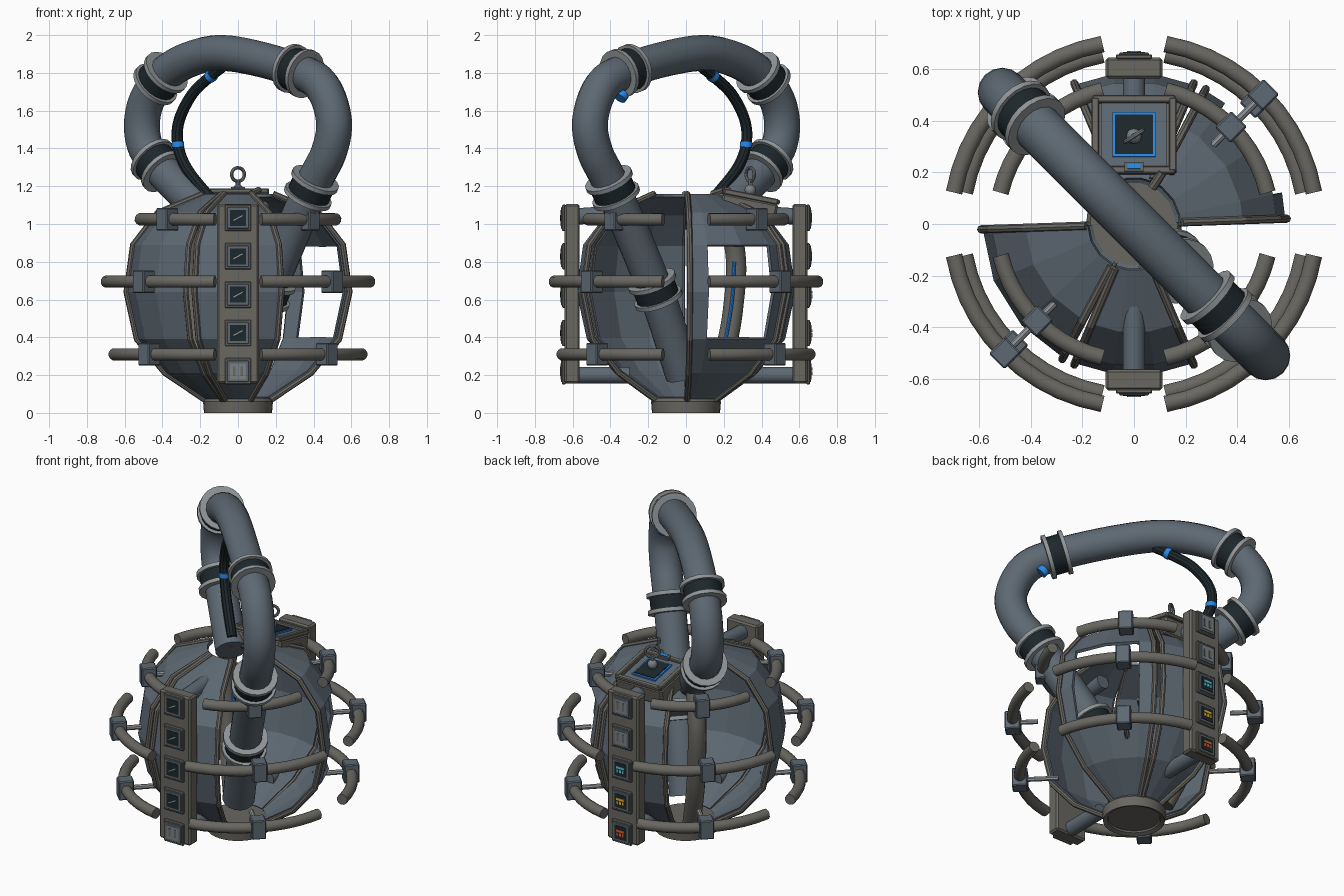
import bpy, bmesh
from math import sin, cos, pi, radians, sqrt
from mathutils import Vector, Matrix

if "Cube" in bpy.data.objects:
    bpy.data.objects.remove(bpy.data.objects["Cube"])

MATS = {}
COL = {'steel': (.11, .14, .17), 'frame': (.14, .135, .12), 'rubber': (.012, .02, .024),
       'flange': (.28, .30, .31), 'blue': (.02, .25, .8), 'cyan': (.1, .6, .7),
       'amber': (.85, .45, .04), 'red': (.8, .12, .03), 'grey': (.2, .22, .23)}


def finish(o, col, bevel=0):
    if col not in MATS:
        MATS[col] = bpy.data.materials.new(col)
        MATS[col].diffuse_color = (*COL[col], 1)
    o.data.materials.append(MATS[col])
    if bevel:
        m = o.modifiers.new('bevel', 'BEVEL')
        m.width, m.segments = bevel, 1
    return o


def from_bm(name, bm, col, bevel=0, smooth=False):
    bmesh.ops.recalc_face_normals(bm, faces=bm.faces)
    me = bpy.data.meshes.new(name)
    bm.to_mesh(me)
    bm.free()
    o = bpy.data.objects.new(name, me)
    bpy.context.collection.objects.link(o)
    if smooth:
        bpy.context.view_layer.objects.active = o
        bpy.ops.object.select_all(action='DESELECT')
        o.select_set(True)
        bpy.ops.object.shade_smooth_by_angle(angle=radians(35))
    return finish(o, col, bevel)


def box(name, loc, size, col, M=Matrix(), bevel=0):
    bm = bmesh.new()
    T = M @ Matrix.Translation(loc) @ Matrix.Diagonal((*size, 1))
    bmesh.ops.create_cube(bm, size=1, matrix=T)
    return from_bm(name, bm, col, bevel)


def tube(name, pts, r, col, sides=12, closed=False, smooth=True):
    """Sweep a round section along a path with a transported frame."""
    pts = [Vector(p) for p in pts]
    n = len(pts)
    bm, rings, up = bmesh.new(), [], None
    for i, p in enumerate(pts):
        a = pts[(i - 1) % n] if closed or i else p
        b = pts[(i + 1) % n] if closed or i < n - 1 else p
        t = (b - a).normalized()
        up = t.orthogonal() if up is None else up - t * up.dot(t)
        up.normalize()
        side = t.cross(up)
        rings.append([bm.verts.new(p + r * (up * cos(2 * pi * k / sides) + side * sin(2 * pi * k / sides)))
                      for k in range(sides)])
    for i in range(n if closed else n - 1):
        A, B = rings[i], rings[(i + 1) % n]
        for k in range(sides):
            j = (k + 1) % sides
            bm.faces.new((A[k], A[j], B[j], B[k]))
    if not closed:
        bm.faces.new(rings[0])
        bm.faces.new(rings[-1])
    return from_bm(name, bm, col, smooth=smooth)


def spline(pts, steps=6):
    """Catmull-Rom curve through the points."""
    P = [Vector(p) for p in pts]
    P = [2 * P[0] - P[1]] + P + [2 * P[-1] - P[-2]]
    out = []
    for i in range(1, len(P) - 2):
        a, b, c, d = P[i - 1:i + 3]
        for k in range(steps):
            t = k / steps
            out.append(.5 * (2 * b + (c - a) * t + (2 * a - 5 * b + 4 * c - d) * t * t + (3 * b - a - 3 * c + d) * t ** 3))
    return out + [P[-2]]


def polar(r, deg, z):
    return Vector((r * cos(radians(deg)), r * sin(radians(deg)), z))


def diag(s, z, off=0):  # the big hose lies in the vertical plane x = -y
    return Vector(((s + off) / sqrt(2), (off - s) / sqrt(2), z))


# Spherical shell panels (back-left and front-right are left open)
PROFILE = [(.17, .07), (.38, .21), (.53, .39), (.585, .64), (.55, .89), (.42, 1.06), (.18, 1.16)]


def panel(name, angles, window=()):
    bm = bmesh.new()
    g = [[bm.verts.new(polar(r, a, z)) for a in angles] for r, z in PROFILE]
    for i in range(len(PROFILE) - 1):
        for j in range(len(angles) - 1):
            if (i, j) not in window:
                bm.faces.new((g[i][j], g[i][j + 1], g[i + 1][j + 1], g[i + 1][j]))
    o = from_bm(name, bm, 'steel')
    m = o.modifiers.new('thickness', 'SOLIDIFY')
    m.thickness = .018
    for a in (angles[0], angles[-1]):
        tube(name + '_rib', [polar(r + .006, a, z) for r, z in PROFILE], .016, 'frame', 8, smooth=False)


panel('panel_back_right', [2, 12, 32, 53, 62], {(2, 1), (2, 2), (3, 1), (3, 2)})
panel('panel_back', [67, 82, 98, 113])
panel('panel_front_left', [182, 202, 222, 242])
panel('panel_front', [247, 262, 278, 293])

# Base foot with recessed underside
bm = bmesh.new()
prof = [(0, .02), (.15, .02), (.155, .01), (.18, 0), (.185, .06), (.17, .08), (0, .08)]
vs = [bm.verts.new((r, 0, z)) for r, z in prof]
es = [bm.edges.new(e) for e in zip(vs, vs[1:])]
bmesh.ops.spin(bm, geom=vs + es, cent=(0, 0, 0), axis=(0, 0, 1), angle=2 * pi, steps=28)
bmesh.ops.remove_doubles(bm, verts=bm.verts, dist=1e-4)
from_bm('base_foot', bm, 'frame', smooth=True)

# Ring rails in four quadrants, with clamps and rods
for R, z, inner in ((.53, 1.025, .36), (.706, .695, .56), (.665, .31, .44)):
    gap = 7 / R
    for q in range(4):
        tube('rail', [polar(R, q * 90 + gap + (90 - 2 * gap) * k / 10, z) for k in range(11)], .033, 'frame')
        M = Matrix.Rotation(radians(q * 90 + 45), 4, 'Z')
        box('rail_clamp', (R, 0, z), (.09, .085, .12), 'steel', M, .006)
        tube('clamp_rod', [polar(inner, q * 90 + 45, z), polar(R, q * 90 + 45, z)], .015, 'flange', 8)

# Instrument columns front and back
LIGHTS = (['grey', 'rubber', 'rubber', 'rubber', 'rubber'], ['red', 'amber', 'cyan', 'grey', 'grey'])
for side in range(2):
    M = Matrix.Rotation(pi * side, 4, 'Z')
    box('column', (0, -.603, .63), (.22, .08, .95), 'frame', M, .01)
    for z0, z1, y in ((.2, .2, -.3), (1.06, 1.04, -.28)):
        tube('column_strut', [M @ Vector((0, y, z0)), M @ Vector((0, -.58, z1))], .045, 'steel')
    for k, c in enumerate(LIGHTS[side]):
        z = .22 + .203 * k
        box('gauge_bezel', (0, -.646, z), (.14, .02, .14), 'frame', M, .005)
        box('gauge_rim', (0, -.655, z), (.115, .014, .115), 'steel', M, .003)
        box('gauge_face', (0, -.661, z), (.085, .008, .085), 'grey' if c == 'grey' else 'rubber', M)
        if c == 'grey':
            for x in (-.02, .02):
                box('gauge_slot', (x, -.665, z), (.014, .006, .05), 'frame', M)
        elif c == 'rubber':
            N = M @ Matrix.Translation((0, -.665, z)) @ Matrix.Rotation(-.5, 4, 'Y')
            box('gauge_needle', (0, 0, 0), (.055, .006, .006), 'flange', N)
        else:
            box('gauge_light', (0, -.665, z + .012), (.055, .008, .014), c, M)
            for x in (-.02, 0, .02):
                box('gauge_light', (x, -.665, z - .01), (.012, .008, .02), c, M)

# Big hose: its arch and the lower leg passing into the open shell
HOSE = [(.02, .2), (.23, .65), (.55, 1.19), (.68, 1.38), (.718, 1.55), (.63, 1.73), (.45, 1.81), (.12, 1.88),
        (-.16, 1.905), (-.4, 1.86), (-.58, 1.77), (-.7, 1.62), (-.71, 1.45), (-.6, 1.31), (-.22, 1.04)]
path = spline([diag(*p) for p in HOSE], 5)
tube('hose', path, .095, 'steel', 16)
for s, z in ((.23, .65), (.57, 1.205), (.45, 1.81), (-.58, 1.77), (-.605, 1.32)):
    i = min(range(1, len(path) - 1), key=lambda k: (path[k] - diag(s, z)).length)
    c, t = path[i], (path[i + 1] - path[i - 1]).normalized()
    tube('coupling_sleeve', [c - t * .05, c + t * .05], .115, 'rubber', 20)
    for d in (-.05, .05):
        tube('coupling_flange', [c + t * (d - .012), c + t * (d + .012)], .132, 'flange', 20)

# Thin cable beneath the arch with blue bands
CABLE = [(-.12, 1.83), (-.2, 1.785), (-.34, 1.69), (-.44, 1.55), (-.45, 1.42), (-.38, 1.29), (-.2, 1.13)]
tube('cable', spline([diag(*p) for p in CABLE]), .03, 'rubber', 10)
for s, z, ds, dz in ((-.2, 1.785, -.8, -.5), (-.45, 1.42, .1, -1)):
    t = (diag(s + ds, z + dz) - diag(s, z)).normalized() * .014
    tube('cable_band', [diag(s, z) - t, diag(s, z) + t], .034, 'blue', 12)
tube('hose_band', [diag(.515, 1.69, .045), diag(.54, 1.665, .045)], .034, 'blue', 12)

# Inner conduit on the open side, with a blue light strip
duct = [(.24, 1.1), (.33, .98), (.375, .8), (.36, .6), (.31, .38), (.18, .1)]
tube('inner_conduit', spline([diag(-s, z) for s, z in duct]), .055, 'frame')
tube('conduit_light', spline([diag(-s, z) + Vector((.053, -.01, 0)) for s, z in duct[2:5]]), .009, 'blue', 8)

# Tilted display on top at the back
M = Matrix.Translation((0, .345, 1.145)) @ Matrix.Rotation(-.2, 4, 'X')
box('display_body', (0, 0, -.065), (.33, .3, .11), 'frame', M, .012)
box('display_bed', (0, 0, -.008), (.25, .25, .012), 'steel', M)
for x in (-.15, .15):
    box('display_rail', (x, 0, 0), (.03, .29, .03), 'frame', M, .005)
for y in (-.14, .14):
    box('display_rail', (0, y, 0), (.32, .03, .025), 'frame', M, .005)
box('screen_border', (0, 0, .001), (.165, .175, .014), 'blue', M)
box('screen', (0, 0, .006), (.145, .155, .012), 'rubber', M)
box('button_mount', (0, -.13, .012), (.075, .035, .02), 'frame', M)
box('button', (0, -.13, .02), (.05, .018, .012), 'blue', M)

# Small key standing on the display: knob, stem and ring
bm = bmesh.new()
bmesh.ops.create_uvsphere(bm, u_segments=12, v_segments=8, radius=.03, matrix=Matrix.Translation((0, .34, 1.18)))
from_bm('key_knob', bm, 'grey', smooth=True)
tube('key_stem', [(0, .34, 1.15), (0, .34, 1.235)], .012, 'grey', 8)
tube('key_ring', [(.034 * cos(a), .34 + .022 * cos(a), 1.262 + .036 * sin(a)) for a in
                  [2 * pi * k / 20 for k in range(20)]], .009, 'grey', 8, closed=True)
# Side latch by the display
tube('latch', [(.07, .14, 1.16), (.11, .2, 1.18)], .018, 'frame', 8)

for m in bpy.data.materials:
    if m.users and not m.is_grease_pencil:
        m.use_nodes = True
        m.node_tree.nodes["Principled BSDF"].inputs["Base Color"].default_value = m.diffuse_color
